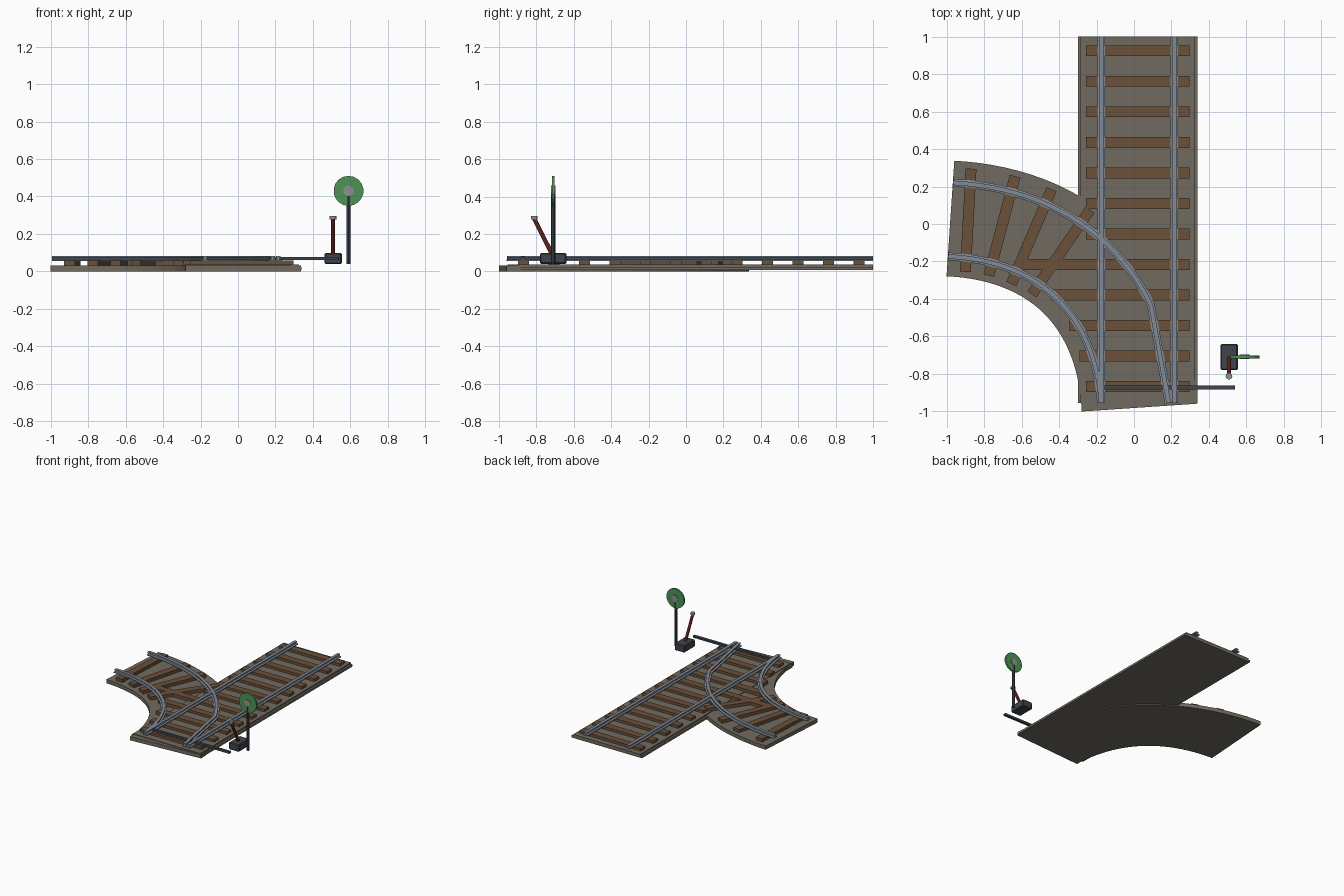
import bpy
import bmesh
import math
from mathutils import Vector

cube = bpy.data.objects.get("Cube")
if cube:
    bpy.data.objects.remove(cube)


def material(name, rgb):
    m = bpy.data.materials.new(name)
    m.use_nodes = True
    color = (*rgb, 1)
    m.diffuse_color = color
    m.node_tree.nodes["Principled BSDF"].inputs["Base Color"].default_value = color
    return m


GRAVEL = material("gravel", (0.165, 0.147, 0.118))
WOOD = material("brown wood", (0.145, 0.08, 0.042))
STEEL = material("rail steel", (0.225, 0.26, 0.31))
IRON = material("dark iron", (0.048, 0.06, 0.073))
RED = material("lever red", (0.23, 0.03, 0.022))
GREEN = material("signal green", (0.075, 0.29, 0.095))
GREY = material("light grey", (0.27, 0.29, 0.3))


def finish(name, bm, mat):
    bmesh.ops.recalc_face_normals(bm, faces=bm.faces)
    mesh = bpy.data.meshes.new(name)
    bm.to_mesh(mesh)
    bm.free()
    mesh.materials.append(mat)
    obj = bpy.data.objects.new(name, mesh)
    bpy.context.collection.objects.link(obj)
    return obj


def sweep(name, path, profile, mat):
    """Sweep an (offset, height) profile along a flat path, with mitred bends."""
    bm = bmesh.new()
    pts = [Vector(p) for p in path]
    rings = []
    for i, p in enumerate(pts):
        before = (p - pts[i - 1]).normalized() if i else None
        after = (pts[i + 1] - p).normalized() if i < len(pts) - 1 else None
        t = ((before or after) + (after or before)).normalized()
        side = Vector((t.y, -t.x))
        rings.append([bm.verts.new((*(p + side * o), z)) for o, z in profile])
    n = len(profile)
    for a, b in zip(rings, rings[1:]):
        for k in range(n):
            bm.faces.new((a[k], a[(k + 1) % n], b[(k + 1) % n], b[k]))
    bm.faces.new(rings[0])
    bm.faces.new(rings[-1])
    return finish(name, bm, mat)


def slab(width, z0, z1):
    h = width / 2
    return [(-h, z0), (h, z0), (h, z1), (-h, z1)]


def rod(name, start, end, radius, sides, mat):
    """Prism or cylinder between two points."""
    a, b = Vector(start), Vector(end)
    bm = bmesh.new()
    bmesh.ops.create_cone(bm, cap_ends=True, segments=sides, radius1=radius,
                          radius2=radius, depth=(b - a).length)
    if sides == 4:
        bmesh.ops.rotate(bm, verts=bm.verts, cent=(0, 0, 0),
                         matrix=Vector((1, 1, 0)).to_track_quat('X', 'Z').to_matrix())
    rot = Vector((0, 0, 1)).rotation_difference(b - a).to_matrix()
    bmesh.ops.rotate(bm, verts=bm.verts, cent=(0, 0, 0), matrix=rot)
    bmesh.ops.translate(bm, verts=bm.verts, vec=(a + b) / 2)
    return finish(name, bm, mat)


def arc(radius, start, end, steps=28):
    """Quarter bend of the branch, slightly fuller than a circle midway."""
    pts = []
    for i in range(steps + 1):
        t = math.radians(start + (end - start) * i / steps)
        r = radius + 0.035 * math.sin(2 * t) ** 2
        pts.append((-1.05 + r * math.cos(t), -1.05 + r * math.sin(t)))
    return pts


# Gravel beds
straight = [(0.02, -0.955), (0.02, 1.0)]
sweep("straight_bed_base", straight, slab(0.64, 0.007, 0.024), GRAVEL)
sweep("straight_bed_top", straight, slab(0.61, 0.02, 0.036), GRAVEL)
sweep("branch_bed", arc(1.081, 86.3, 3.7), slab(0.618, 0, 0.031), GRAVEL)

# Sleepers of the straight track, lengthened where the branch joins
tie = slab(0.058, 0.028, 0.057)
longer = {7: -0.59, 8: -0.44, 9: -0.345, 10: -0.29}
for i in range(12):
    y = 0.925 - 0.163 * i
    sweep(f"straight_sleeper_{i + 1}", [(longer.get(i, -0.257), y), (0.297, y)], tie, WOOD)

# Fanned sleepers of the branch
fan = [((-0.87, 0.295), (-0.90, -0.255)), ((-0.635, 0.255), (-0.775, -0.275)),
       ((-0.44, 0.185), (-0.655, -0.32)), ((-0.235, 0.075), (-0.545, -0.375))]
for i, ends in enumerate(fan):
    sweep(f"branch_sleeper_{i + 1}", ends, tie, WOOD)

# Rails with foot, web and head
half = [(0.021, 0.055), (0.021, 0.062), (0.007, 0.065), (0.007, 0.071),
        (0.012, 0.073), (0.012, 0.081)]
rail = half + [(-o, z) for o, z in reversed(half)]
for name, x in (("right_rail", -0.175), ("left_rail", 0.215)):
    sweep(name, [(x, -0.955), (x, 1.0)], rail, STEEL)
sweep("branch_inner_rail", arc(0.878, 86.2, 6.3), rail, STEEL)
sweep("branch_outer_rail", arc(1.272, 86.2, 28.5) + [(0.185, -0.955)], rail, STEEL)

# Switch rod and machine box
sweep("throw_bar", [(-0.17, -0.872), (0.54, -0.872)], slab(0.022, 0.062, 0.078), IRON)
box = sweep("switch_box", [(0.508, -0.78), (0.508, -0.64)], slab(0.092, 0.04, 0.099), IRON)
bevel = box.modifiers.new("Bevel", 'BEVEL')
bevel.width = 0.006
bevel.segments = 1

# Hand lever
rod("lever", (0.507, -0.715, 0.09), (0.507, -0.812, 0.282), 0.0115, 8, RED)
rod("lever_knob", (0.507, -0.812, 0.278), (0.507, -0.812, 0.296), 0.018, 12, GREY)

# Signal post and disc
rod("signal_post", (0.59, -0.71, 0.04), (0.59, -0.71, 0.41), 0.0115, 8, IRON)
rod("signal_disc", (0.59, -0.717, 0.43), (0.59, -0.703, 0.43), 0.08, 18, GREEN)
rod("signal_hub", (0.59, -0.722, 0.43), (0.59, -0.698, 0.43), 0.028, 14, GREY)
